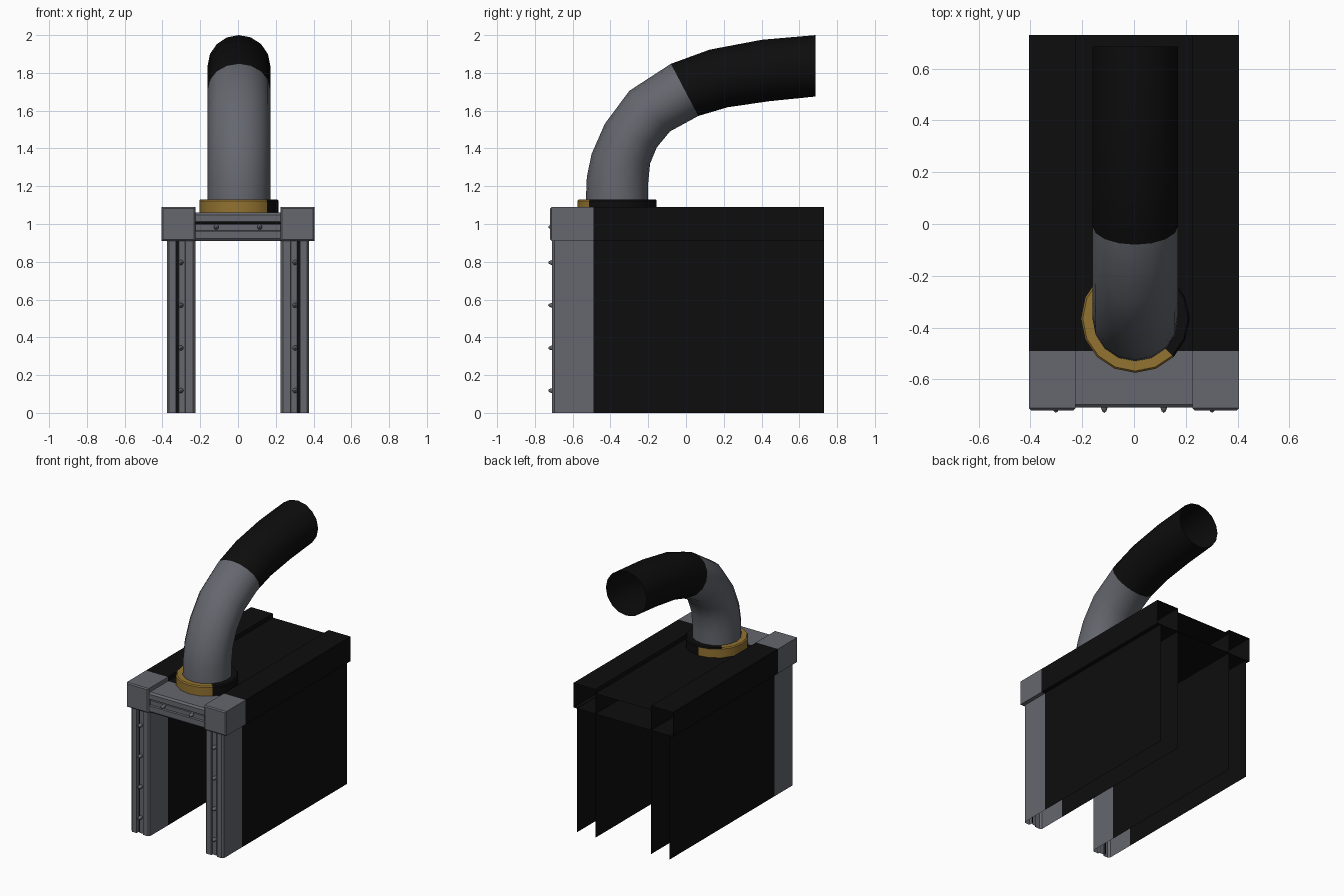
import bpy, bmesh, math
from mathutils import Vector, Matrix

if "Cube" in bpy.data.objects:
    bpy.data.objects.remove(bpy.data.objects["Cube"])


def material(name, rgb):
    m = bpy.data.materials.new(name)
    m.diffuse_color = (*rgb, 1)
    m.use_nodes = True
    m.node_tree.nodes["Principled BSDF"].inputs["Base Color"].default_value = m.diffuse_color
    return m


MATS = [material("steel_grey", (0.13, 0.136, 0.158)),
        material("soot_black", (0.004, 0.004, 0.004)),
        material("brass", (0.29, 0.168, 0.03))]
GREY, BLACK, BRASS = 0, 1, 2
SPLIT, BACK = -0.49, 0.73


def finish(name, bm, smooth=None):
    bmesh.ops.recalc_face_normals(bm, faces=bm.faces[:])
    me = bpy.data.meshes.new(name)
    bm.to_mesh(me)
    bm.free()
    ob = bpy.data.objects.new(name, me)
    bpy.context.collection.objects.link(ob)
    for m in MATS:
        me.materials.append(m)
    if smooth:
        bpy.context.view_layer.objects.active = ob
        ob.select_set(True)
        bpy.ops.object.shade_smooth_by_angle(angle=math.radians(smooth))
        ob.select_set(False)
    return ob


def loft(name, rings, rule, closed=False, cap=False, smooth=None):
    """Skin successive rings; rule(ring, segment, centre) gives the colour."""
    bm = bmesh.new()
    vs = [[bm.verts.new(p) for p in r] for r in rings]
    n = len(vs[0])
    for i in range(len(vs) - 1):
        for j in range(n if closed else n - 1):
            k = (j + 1) % n
            f = bm.faces.new((vs[i][j], vs[i][k], vs[i + 1][k], vs[i + 1][j]))
            f.material_index = rule(i, j, f.calc_center_median())
    if cap:
        bm.faces.new(vs[0])
    return finish(name, bm, smooth)


def depth_rule(i, j, c):
    return BLACK if c.y > SPLIT else GREY


# Moulded front shared by legs and lintel: (offset across width, y)
MOULD = [(0, BACK), (0, SPLIT), (0, -0.697), (0.012, -0.708), (0.052, -0.708),
         (0.055, -0.695), (0.087, -0.695), (0.09, -0.685), (0.1, -0.685),
         (0.102, -0.71), (0.138, -0.71), (0.15, -0.697), (0.15, SPLIT), (0.15, BACK)]


def mould_rule(i, j, c):
    return BLACK if c.y > SPLIT or j == 7 else GREY


def block_ring(s, y, inset):
    x0, x1, z0, z1 = 0.226 + inset, 0.405 - inset, 0.91 + inset, 1.09 - inset
    return [(s * x, y, z) for x, z in ((x0, z0), (x1, z0), (x1, z1), (x0, z1))]


def bolt(name, x, z):
    bm = bmesh.new()
    bmesh.ops.create_uvsphere(bm, u_segments=10, v_segments=6, radius=0.0135,
                              matrix=Matrix.Translation((x, -0.7, z)) @ Matrix.Diagonal((1, 2.2, 1, 1)))
    finish(name, bm, 40)


# Legs, corner blocks and leg bolts on both sides
for s, side in ((-1, "left"), (1, "right")):
    loft(side + "_leg",
         [[(s * (0.226 + o), y, z) for o, y in MOULD] for z in (0, 0.912)], mould_rule)
    loft(side + "_corner_block",
         [block_ring(s, y, i) for y, i in ((-0.72, 0.008), (-0.712, 0), (SPLIT, 0), (BACK, 0))],
         depth_rule, closed=True, cap=True)
    for n in range(4):
        bolt(f"{side}_leg_bolt_{n}", s * 0.302, 0.118 + 0.226 * n)

# Lintel across the top, with its bolts
loft("lintel", [[(x, y, 0.91 + o) for o, y in MOULD] for x in (-0.226, 0.226)], mould_rule)
for x in (-0.115, 0.115):
    bolt("lintel_bolt", x, 0.984)

# Collar around the pipe foot
CX, CY, N = 0.005, -0.365, 16


def circle(r, z):
    return [(CX + r * math.cos(2 * math.pi * k / N), CY + r * math.sin(2 * math.pi * k / N), z)
            for k in range(N)]


def collar_rule(i, j, c):
    a = math.degrees(math.atan2(c.y - CY, c.x - CX))
    return BLACK if -45 < a < (90 if i == 0 else 135) else BRASS


loft("brass_collar", [circle(0.21, 1.058), circle(0.21, 1.123), circle(0.203, 1.131), circle(0.16, 1.131)],
     collar_rule, closed=True, smooth=35)

# Bent pipe: outer and inner side of the bend as (y, z) pairs
BEND = [((-0.53, 1.06), (-0.2, 1.06)), ((-0.53, 1.13), (-0.2, 1.13)),
        ((-0.525, 1.25), (-0.2, 1.22)), ((-0.5, 1.37), (-0.19, 1.32)),
        ((-0.43, 1.53), (-0.155, 1.405)), ((-0.3, 1.705), (-0.085, 1.49)),
        ((-0.08, 1.848), (0.065, 1.572)), ((0.125, 1.923), (0.22, 1.618)),
        ((0.4, 1.975), (0.44, 1.65)), ((0.686, 2.0), (0.686, 1.675))]
rings = []
for (oy, oz), (iy, iz) in BEND:
    mid = Vector((CX, (oy + iy) / 2, (oz + iz) / 2))
    arm = Vector((0, (oy - iy) / 2, (oz - iz) / 2))
    rings.append([mid + arm * math.cos(2 * math.pi * k / N)
                  + Vector((0.166 * math.sin(2 * math.pi * k / N), 0, 0)) for k in range(N)])
loft("bent_pipe", rings, lambda i, j, c: BLACK if i >= 6 else GREY, closed=True, smooth=50)
